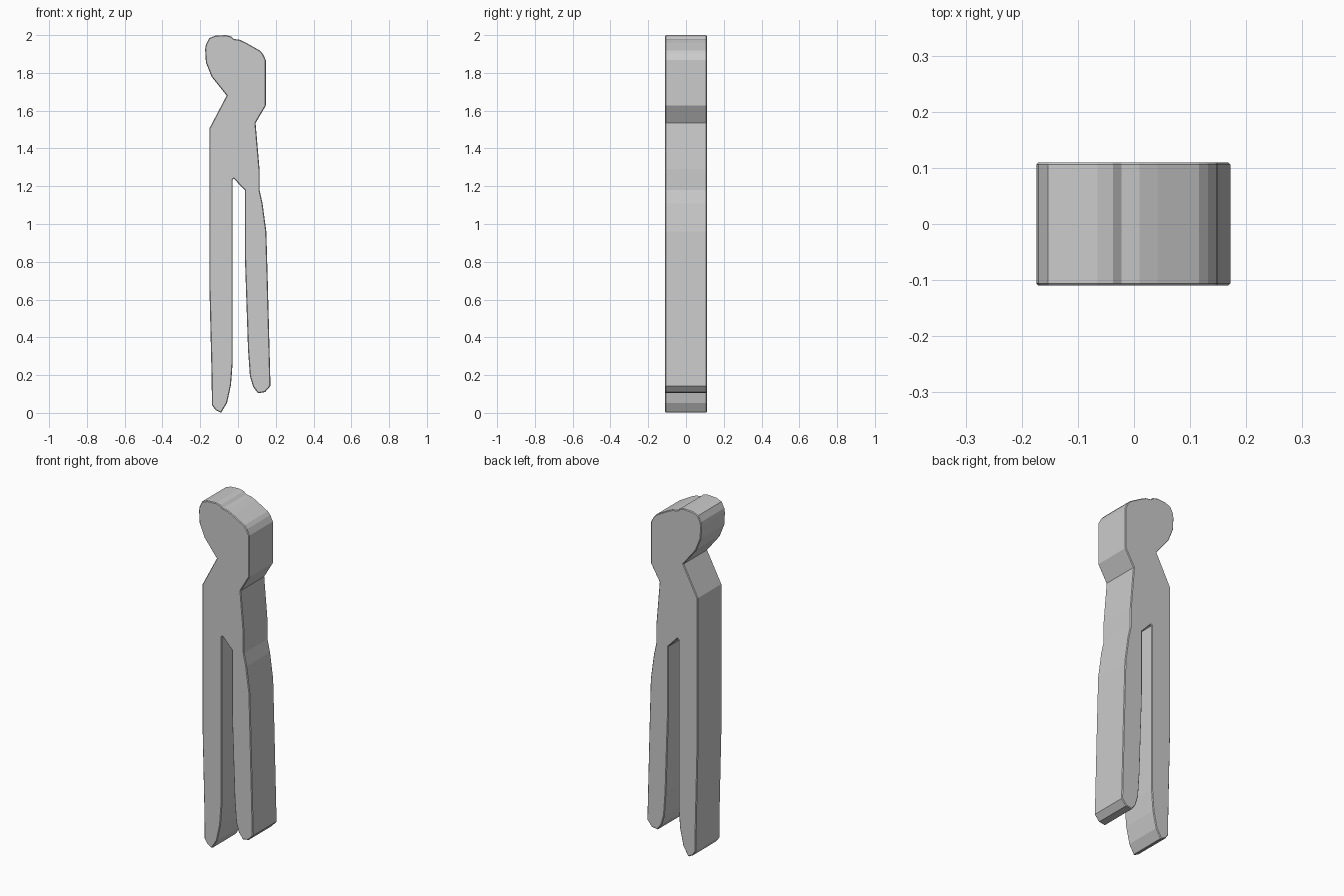
import bpy
import bmesh
from math import radians

HALF_DEPTH = 0.11
RIM_BEVEL = 0.004

cube = bpy.data.objects.get("Cube")
if cube:
    bpy.data.objects.remove(cube, do_unlink=True)


def make_material(name, colour):
    material = bpy.data.materials.new(name)
    material.use_nodes = True
    material.diffuse_color = colour
    material.node_tree.nodes["Principled BSDF"].inputs["Base Color"].default_value = colour
    return material


def extrude_profile(name, outline, half_depth, material):
    """Turn a closed front outline (x, z) into a flat-shaded slab along y."""
    bm = bmesh.new()
    front = bm.faces.new([bm.verts.new((x, -half_depth, z)) for x, z in outline])
    result = bmesh.ops.extrude_face_region(bm, geom=[front], use_keep_orig=True)
    back = [v for v in result["geom"] if isinstance(v, bmesh.types.BMVert)]
    bmesh.ops.translate(bm, verts=back, vec=(0, 2 * half_depth, 0))
    bmesh.ops.recalc_face_normals(bm, faces=bm.faces)
    mesh = bpy.data.meshes.new(name)
    bm.to_mesh(mesh)
    bm.free()
    mesh.materials.append(material)
    slab = bpy.data.objects.new(name, mesh)
    bpy.context.collection.objects.link(slab)
    return slab


def add_rim_bevel(slab, width):
    """Round only the edges between the flat front or back and the sides."""
    bevel = slab.modifiers.new("rim_bevel", "BEVEL")
    bevel.width = width
    bevel.segments = 1
    bevel.limit_method = "ANGLE"
    bevel.angle_limit = radians(85)


# Rounded head with a shallow step on its crown, from left cheek to right jaw
head = [(-.14, 1.78), (-.17, 1.855), (-.174, 1.925), (-.17, 1.95), (-.153, 1.984),
        (-.12, 1.997), (-.065, 2), (-.037, 1.993), (-.022, 1.98), (.01, 1.975),
        (.042, 1.96), (.116, 1.918), (.132, 1.9), (.148, 1.867), (.148, 1.628)]

# Neck and slim waist on the +x side
waist = [(.093, 1.535), (.114, 1.29), (.114, 1.18)]

# Short leg, down its outside, round the toe and up its inside
short_leg = [(.13, 1.108), (.15, .96), (.158, .68), (.172, .143), (.143, .11),
             (.106, .104), (.08, .138), (.063, .196), (.053, .334), (.037, .81),
             (.037, 1.178)]

# Slanted top of the slot between the legs
slot = [(-.022, 1.24), (-.028, 1.236)]

# Long leg, down its inside, round the toe and up its outside
long_leg = [(-.028, .27), (-.037, .149), (-.058, .053), (-.09, 0), (-.12, .016),
            (-.138, .042), (-.14, .2), (-.151, .65)]

# Shoulder and neck on the -x side
shoulder = [(-.151, 1.507), (-.06, 1.68)]

grey = make_material("plain_grey", (0.6, 0.6, 0.6, 1))
peg = extrude_profile("clothes_peg", head + waist + short_leg + slot + long_leg + shoulder,
                      HALF_DEPTH, grey)
add_rim_bevel(peg, RIM_BEVEL)
